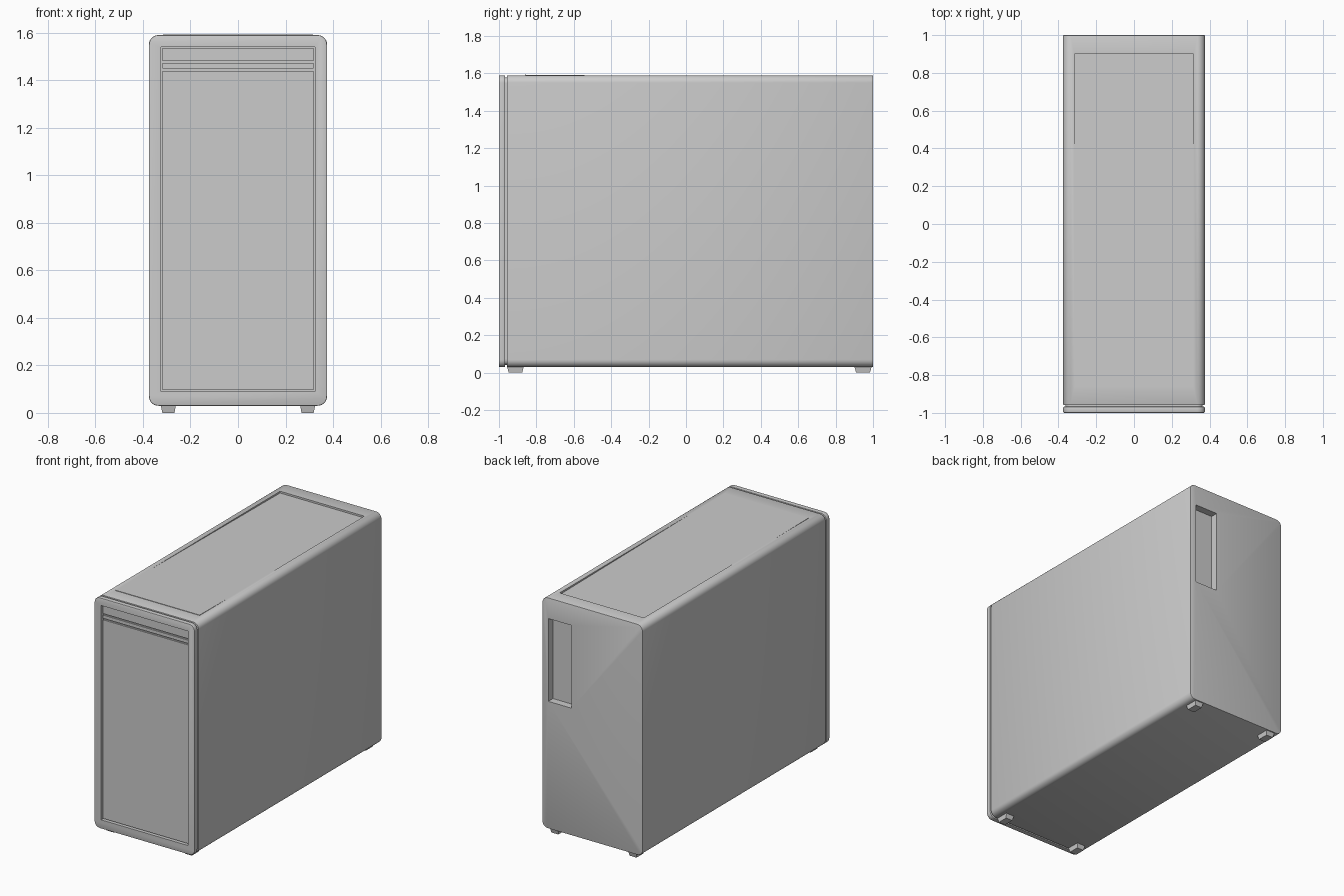
import bpy, bmesh, math
from mathutils import Vector

if "Cube" in bpy.data.objects:
    bpy.data.objects.remove(bpy.data.objects["Cube"])


def finish(name, bm):
    bmesh.ops.recalc_face_normals(bm, faces=bm.faces)
    me = bpy.data.meshes.new(name)
    bm.to_mesh(me)
    bm.free()
    ob = bpy.data.objects.new(name, me)
    bpy.context.collection.objects.link(ob)
    return ob


def box(name, x, y, z, taper=1.0):
    """Box from ranges; taper scales the bottom face about its centre."""
    bm = bmesh.new()
    bmesh.ops.create_cube(bm, size=1)
    for v in bm.verts:
        k = taper if v.co.z < 0 else 1.0
        v.co = Vector((sum(x) / 2 + v.co.x * k * (x[1] - x[0]),
                       sum(y) / 2 + v.co.y * k * (y[1] - y[0]),
                       sum(z) / 2 + v.co.z * (z[1] - z[0])))
    return finish(name, bm)


def rounded_slab(name, hx, z0, z1, y0, y1, r, bevel=0.0, seg=8):
    """Rounded rectangle in XZ extruded along y, with optional rim bevel."""
    bm = bmesh.new()
    pts = []
    corners = [(hx - r, z1 - r), (-hx + r, z1 - r), (-hx + r, z0 + r), (hx - r, z0 + r)]
    for i, (cx, cz) in enumerate(corners):
        for s in range(seg + 1):
            a = math.pi / 2 * (i + s / seg)
            pts.append((cx + r * math.cos(a), y0, cz + r * math.sin(a)))
    face = bm.faces.new([bm.verts.new(p) for p in pts])
    res = bmesh.ops.extrude_face_region(bm, geom=[face])
    for g in res["geom"]:
        if isinstance(g, bmesh.types.BMVert):
            g.co.y = y1
    if bevel:
        rim = [e for e in bm.edges if abs(e.verts[0].co.y - e.verts[1].co.y) < 1e-6]
        bmesh.ops.bevel(bm, geom=rim, offset=bevel, segments=2, profile=0.5, affect='EDGES')
    return finish(name, bm)


def activate(ob):
    bpy.ops.object.select_all(action='DESELECT')
    ob.select_set(True)
    bpy.context.view_layer.objects.active = ob


def cut(ob, cutter):
    activate(ob)
    m = ob.modifiers.new("cut", 'BOOLEAN')
    m.operation, m.solver, m.object = 'DIFFERENCE', 'EXACT', cutter
    bpy.ops.object.modifier_apply(modifier=m.name)
    bpy.data.objects.remove(cutter, do_unlink=True)


def smooth(ob):
    activate(ob)
    bpy.ops.object.shade_smooth_by_angle(angle=math.radians(35))


# Main case shell with rear connector recess and top panel pocket
case = rounded_slab("case_shell", 0.375, 0.03, 1.59, -0.958, 1.0, 0.04, 0.003)
cut(case, box("rear_cutter", (0.157, 0.33), (0.95, 1.1), (0.89, 1.45)))
cut(case, box("top_cutter", (-0.315, 0.315), (-0.86, 0.90), (1.57, 1.7)))
smooth(case)

# Top panel: slightly tilted, proud at the front and sunk at the rear
top = box("top_panel", (-0.315, 0.315), (-0.86, 0.90), (1.565, 1.59))
for v in top.data.vertices:
    if v.co.z > 1.58:
        v.co.z = 1.593 if v.co.y < 0 else 1.578

# Inset neck forming the gap behind the front bezel
rounded_slab("bezel_neck", 0.363, 0.042, 1.578, -0.975, -0.95, 0.03)

# Front bezel with a shallow pocket
bezel = rounded_slab("front_bezel", 0.375, 0.03, 1.59, -1.0, -0.967, 0.04, 0.005)
cut(bezel, box("front_cutter", (-0.325, 0.325), (-1.1, -0.974), (0.09, 1.54)))
smooth(bezel)

# Panels sitting in the bezel pocket
for name, z0, z1 in (("front_door", 0.096, 1.44),
                     ("front_strip", 1.45, 1.472),
                     ("drive_cover", 1.482, 1.535)):
    box(name, (-0.318, 0.318), (-0.987, -0.970), (z0, z1))

# Four tapered feet
for end, y in (("front", (-0.957, -0.867)), ("rear", (0.90, 0.993))):
    for side, s in (("left", -1), ("right", 1)):
        box(f"{end}_{side}_foot", (s * 0.293 - 0.032, s * 0.293 + 0.032), y, (0, 0.034), 0.8)
